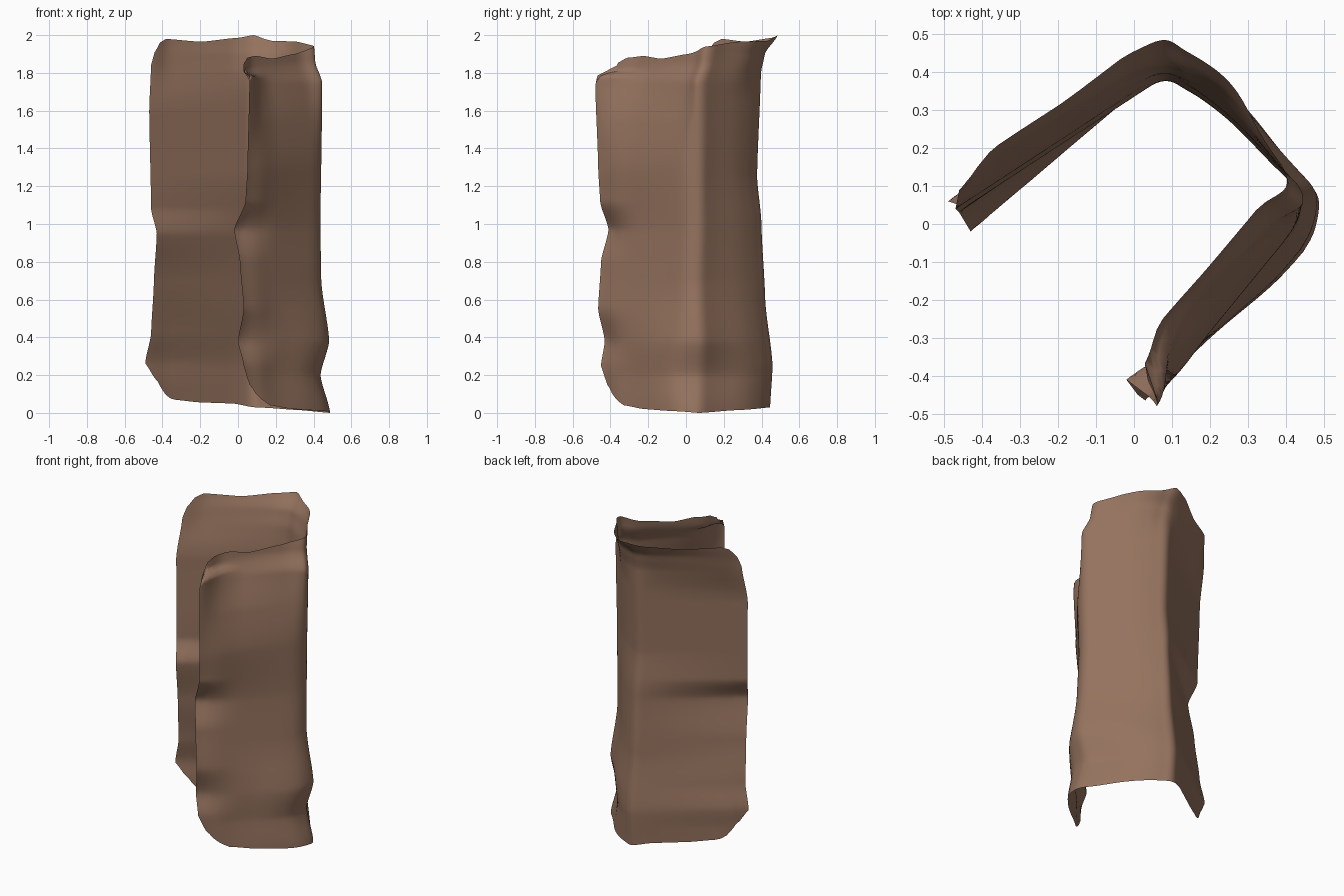
import bpy, bmesh, math
from mathutils import Vector

if "Cube" in bpy.data.objects:
    bpy.data.objects.remove(bpy.data.objects["Cube"])

# Vertical guide lines of the bent sheet: (z, x, y)
LEFT_END = [(0, -.46, .07), (.15, -.465, .065), (.27, -.49, .06), (.42, -.46, .05), (.7, -.445, .02),
            (.95, -.43, -.02), (1.08, -.46, .03), (1.6, -.47, .04), (1.85, -.46, .09), (2, -.45, .12)]
BACK_FOLD = [(0, .085, .46), (.25, .085, .475), (.6, .085, .435), (1, .085, .415), (1.25, .085, .39),
             (1.8, .085, .41), (1.9, .085, .43), (2, .085, .50)]
RIGHT_FOLD = [(0, .52, .05), (.2, .465, .05), (.38, .515, .06), (.7, .47, .05), (1, .465, .06),
              (1.75, .475, .065), (1.86, .435, .10), (2, .425, .12)]
FRONT_END = [(0, .05, -.42), (.25, .03, -.45), (.38, 0, -.43), (.55, .03, -.465), (.8, .01, -.45),
             (.97, -.02, -.41), (1.12, .04, -.455), (1.3, .05, -.465), (1.73, .06, -.48),
             (1.785, .065, -.47), (1.81, .02, -.38), (2, .03, -.35)]
GUIDES = [LEFT_END, BACK_FOLD, RIGHT_FOLD, FRONT_END]

# Calmer line the ragged front edge settles to inside its panel
FRONT_CALM = [(0, .03, -.44), (.5, .025, -.455), (.97, .01, -.435), (1.3, .045, -.455), (1.55, .045, -.44),
              (1.83, .02, -.375), (2, .02, -.36)]

# Upper and lower rims along the sheet: (t, z), t = 0..3 over the three panels
TOP = [(0, 1.84), (.03, 1.91), (.08, 1.96), (.14, 1.98), (.5, 1.965), (.85, 1.985), (1, 2), (1.2, 1.97),
       (1.6, 1.965), (2, 1.94), (2.25, 1.90), (2.55, 1.875), (2.75, 1.89), (2.9, 1.88), (2.97, 1.855), (3, 1.80)]
BOTTOM = [(0, .26), (.06, .18), (.14, .10), (.22, .07), (.5, .055), (.8, .05), (1, .03), (1.5, .015),
          (1.95, .0), (2.2, .01), (2.5, .02), (2.75, .04), (2.87, .08), (2.95, .15), (3, .25)]
SOFT = {1: .08, 2: .14}


def ease(a, b, v):
    f = min(1, max(0, (v - a) / (b - a)))
    return f * f * (3 - 2 * f)


def sample(keys, p):
    """Eased lookup in a key table."""
    for a, b in zip(keys, keys[1:]):
        if p <= b[0]:
            f = max(0, (p - a[0]) / (b[0] - a[0]))
            f = f * .5 + (f * f * (3 - 2 * f)) * .5
            return Vector(a[1:] + (0,)).lerp(Vector(b[1:] + (0,)), f)
    return Vector(keys[-1][1:] + (0,))


def bell(v, centre, width):
    return math.exp(-((v - centre) / width) ** 2)


def plan(t, z):
    """Point on the sheet, with softened folds and bowed panels."""
    g = [sample(k, z) for k in GUIDES]
    g[3] = sample(FRONT_CALM, z).lerp(g[3], ease(2.6, 3, t))

    def straight(u):
        i = min(2, int(u))
        return g[i].lerp(g[i + 1], u - i)

    p = straight(t)
    for c, r in SOFT.items():
        if abs(t - c) < r:
            f = (t - c + r) / (2 * r)
            p = straight(c - r).lerp(g[c], f).lerp(g[c].lerp(straight(c + r), f), f)
    i = min(2, int(t))
    f = t - i
    d = (g[i + 1] - g[i]).normalized()
    out = Vector((-d.y, d.x, 0))
    fade = ease(0, .2, f) * ease(0, .2, 1 - f)
    high, low = ease(1.65, 1.95, z), 1 - ease(.1, .7, z)
    if i == 0:
        amount = .022 * high + .006 * low
    elif i == 1:
        amount = (.018 + .03 * high + .015 * low) * bell(f, .38, .3)
    else:
        amount = .012 + .008 * low + .03 * bell(z, .2, .3) * bell(f, .33, .25)
        amount -= .05 * ease(1.3, 1.85, z)
    return p + out * amount * fade


ROWS = 110
cols = sorted({round(i * .05, 3) for i in range(61)} |
              {round(c + k * .025, 3) for c in (1, 2) for k in range(-6, 7)} |
              {.02, .03, .08, 2.92, 2.97, 2.98})

# Folded sheet
bm = bmesh.new()
grid = []
for t in cols:
    lo, hi = [sample([(a, b, 0) for a, b in k], t).x for k in (BOTTOM, TOP)]
    line = []
    for r in range(ROWS + 1):
        z = lo + (hi - lo) * r / ROWS
        p = plan(t, z)
        line.append(bm.verts.new((p.x, p.y, z)))
    grid.append(line)
for a, b in zip(grid, grid[1:]):
    for r in range(ROWS):
        bm.faces.new((a[r], a[r + 1], b[r + 1], b[r]))
mesh = bpy.data.meshes.new("folded_sheet")
bm.to_mesh(mesh)
bm.free()
sheet = bpy.data.objects.new("folded_sheet", mesh)
bpy.context.collection.objects.link(sheet)

# Brown material
brown = bpy.data.materials.new("brown leather")
brown.diffuse_color = (.30, .17, .112, 1)
brown.use_nodes = True
brown.node_tree.nodes["Principled BSDF"].inputs["Base Color"].default_value = brown.diffuse_color
mesh.materials.append(brown)
for f in mesh.polygons:
    f.use_smooth = True
